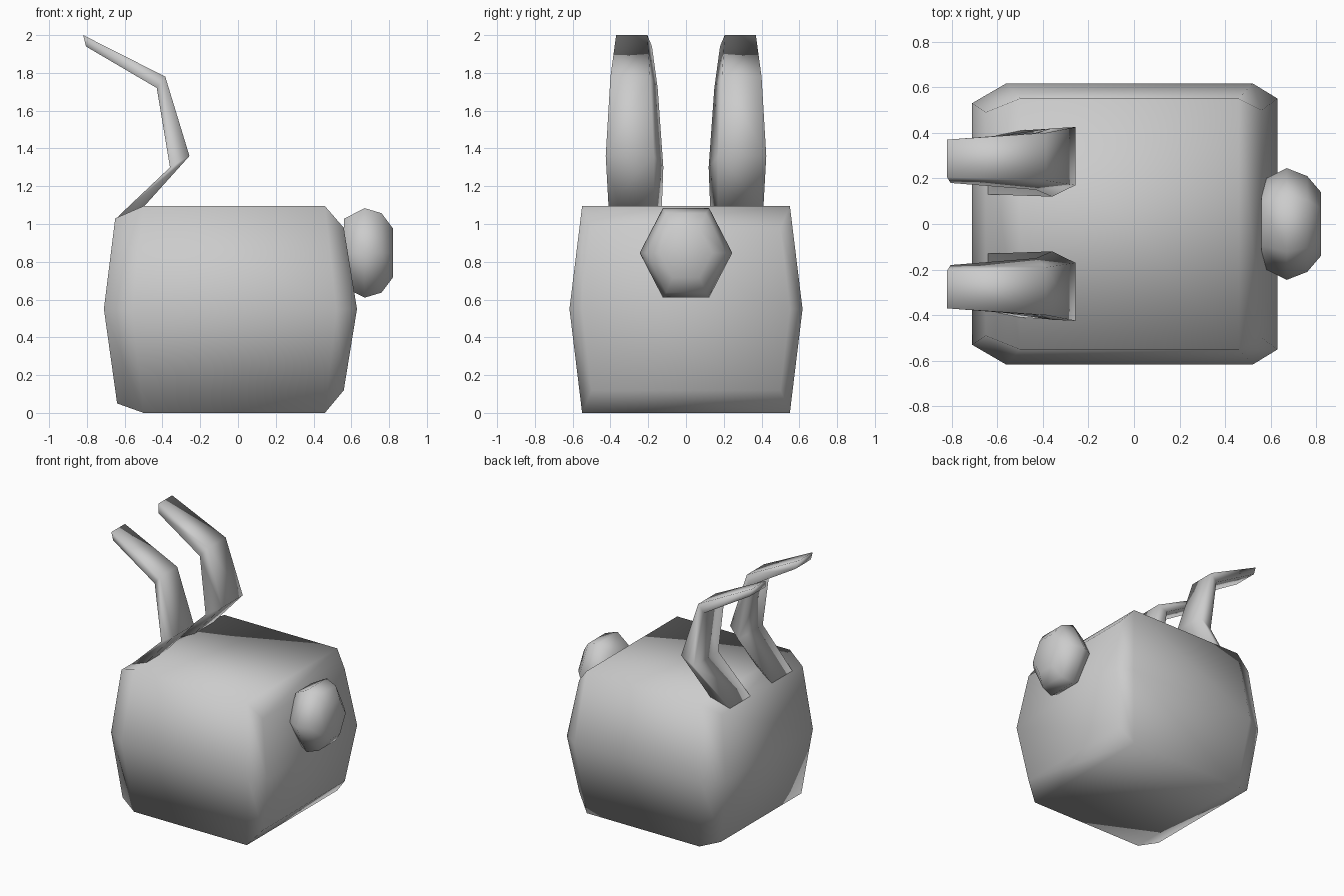
import bpy, bmesh, math

cube = bpy.data.objects.get("Cube")
if cube:
    bpy.data.objects.remove(cube, do_unlink=True)

grey = bpy.data.materials.new("soft grey")
grey.use_nodes = True
GREY = (0.6, 0.6, 0.6, 1)
grey.diffuse_color = GREY
grey.node_tree.nodes["Principled BSDF"].inputs["Base Color"].default_value = GREY


def loft(name, rings):
    """Bridge matching closed rings, cap both ends with strips and smooth."""
    bm = bmesh.new()
    loops = [[bm.verts.new(p) for p in ring] for ring in rings]
    n = len(loops[0])
    for a, b in zip(loops, loops[1:]):
        for i in range(n):
            j = (i + 1) % n
            bm.faces.new((a[i], a[j], b[j], b[i]))
    for cap in (loops[0], loops[-1]):
        for i in range(n // 2 - 1):
            bm.faces.new((cap[i], cap[i + 1], cap[n - 2 - i], cap[n - 1 - i]))
    bmesh.ops.recalc_face_normals(bm, faces=bm.faces)
    for face in bm.faces:
        face.smooth = True
    mesh = bpy.data.meshes.new(name)
    bm.to_mesh(mesh)
    bm.free()
    mesh.materials.append(grey)
    obj = bpy.data.objects.new(name, mesh)
    bpy.context.collection.objects.link(obj)
    return obj


def body_ring(back, front):
    """Eight-sided ring; each end gives (outer x, y, z) and (inner x, y, z)."""
    half = [back[0], back[1], front[1], front[0]]
    return half + [(x, -y, z) for x, y, z in reversed(half)]


# Body: bulging box with chamfered ends
loft("body", [
    body_ring([(-0.64, 0.49, 0.05), (-0.5, 0.55, 0)],
              [(0.56, 0.5, 0.12), (0.46, 0.55, 0)]),
    body_ring([(-0.71, 0.53, 0.55), (-0.56, 0.617, 0.55)],
              [(0.63, 0.55, 0.55), (0.52, 0.617, 0.55)]),
    body_ring([(-0.65, 0.49, 1.03), (-0.5, 0.55, 1.095)],
              [(0.56, 0.5, 0.98), (0.46, 0.55, 1.095)]),
])

# Round tail: hexagonal rings along x
tail = []
for x, ry, rz in [(0.56, 0.19, 0.18), (0.67, 0.245, 0.237),
                  (0.76, 0.21, 0.21), (0.82, 0.14, 0.13)]:
    ring = []
    for i in range(6):
        a = i * math.pi / 3
        ring.append((x, ry * math.cos(a), 0.847 + rz * math.sin(a) / math.sin(math.pi / 3)))
    tail.append(ring)
loft("tail", tail)

# Ears: bent flat strips, one section per bend (lower side, then upper side)
sections = [
    ((-0.64, 1.035), (0.13, 0.38), (-0.5, 1.09), (0.17, 0.41)),
    ((-0.36, 1.30), (0.12, 0.42), (-0.257, 1.36), (0.17, 0.425)),
    ((-0.43, 1.72), (0.15, 0.40), (-0.385, 1.78), (0.19, 0.40)),
    ((-0.805, 1.94), (0.18, 0.37), (-0.82, 2.0), (0.205, 0.37)),
]
for name, side in (("left_ear", 1), ("right_ear", -1)):
    loft(name, [[(lo[0], side * ly[0], lo[1]), (lo[0], side * ly[1], lo[1]),
                 (up[0], side * uy[1], up[1]), (up[0], side * uy[0], up[1])]
                for lo, ly, up, uy in sections])
